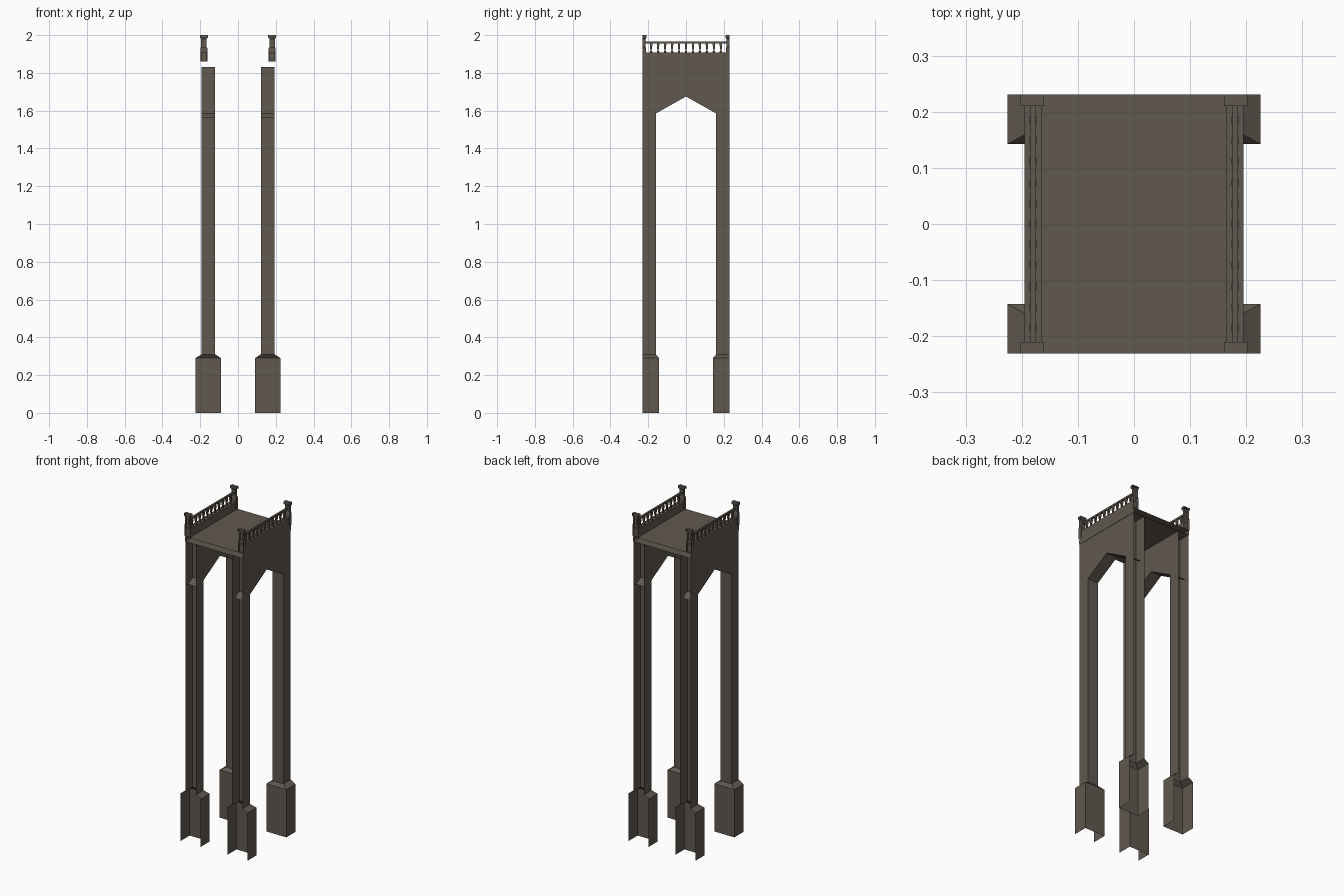
import bpy, bmesh

if "Cube" in bpy.data.objects:
    bpy.data.objects.remove(bpy.data.objects["Cube"])

stone = bpy.data.materials.new("brown_stone")
stone.diffuse_color = (0.118, 0.098, 0.079, 1)
stone.use_nodes = True
stone.node_tree.nodes["Principled BSDF"].inputs["Base Color"].default_value = stone.diffuse_color

END = 0.231  # open ends of the tiling section


def make(name, faces):
    """Object from a list of faces, each a list of points."""
    bm = bmesh.new()
    for f in faces:
        bm.faces.new([bm.verts.new(p) for p in f])
    bmesh.ops.remove_doubles(bm, verts=bm.verts, dist=0.0002)
    me = bpy.data.meshes.new(name)
    bm.to_mesh(me)
    bm.free()
    me.materials.append(stone)
    ob = bpy.data.objects.new(name, me)
    bpy.context.collection.objects.link(ob)


def mirrored(faces, sx, sy):
    out = [[(x * sx, y * sy, z) for x, y, z in f] for f in faces]
    return [f[::-1] for f in out] if sx * sy < 0 else out


def half_shaft(levels, top=False):
    """Three-sided shaft, open at the section end. Levels: (x0, x1, inner y, z)."""
    rings = [[(a, END, z), (a, y, z), (b, y, z), (b, END, z)] for a, b, y, z in levels]
    faces = [[r[i], r[i + 1], s[i + 1], s[i]]
             for r, s in zip(rings, rings[1:]) for i in range(3)]
    if top:
        faces.append(rings[-1])
    return faces


def stack(levels):
    """Closed four-sided turned shape. Levels: (cx, cy, hx, hy, z)."""
    rings = [[(cx - hx, cy - hy, z), (cx + hx, cy - hy, z),
              (cx + hx, cy + hy, z), (cx - hx, cy + hy, z)] for cx, cy, hx, hy, z in levels]
    faces = [[r[i], r[(i + 1) % 4], s[(i + 1) % 4], s[i]]
             for r, s in zip(rings, rings[1:]) for i in range(4)]
    return faces + [rings[0][::-1], rings[-1]]


def box(x0, x1, y0, y1, z0, z1):
    c = ((x0 + x1) / 2, (y0 + y1) / 2, (x1 - x0) / 2, (y1 - y0) / 2)
    return stack([c + (z0,), c + (z1,)])


# Pillars with bases, and railing posts, at the four corners
pillar = half_shaft([(0.09, 0.225, 0.143, 0), (0.09, 0.225, 0.143, 0.29),
                     (0.121, 0.193, 0.16, 0.31), (0.121, 0.193, 0.16, 1.83)])
post = half_shaft([(0.162, 0.199, 0.212, 1.86), (0.162, 0.199, 0.212, 1.932),
                   (0.167, 0.195, 0.215, 1.937), (0.167, 0.195, 0.215, 1.98),
                   (0.16, 0.202, 0.21, 1.986), (0.16, 0.202, 0.21, 2.0)], top=True)
for sx, nx in ((1, "right"), (-1, "left")):
    for sy, ny in ((1, "back"), (-1, "front")):
        make(f"pillar_{ny}_{nx}", mirrored(pillar, sx, sy))
        make(f"railing_post_{ny}_{nx}", mirrored(post, sx, sy))

# Pointed arch: two side walls and a sloping underside that runs into the pillars
arch = []
for sy in (1, -1):
    half = [(0, 1.675), (0.16, 1.585), (0.16, 1.83), (0, 1.83)]
    outer = [(0.193, y, z) for y, z in half]
    inner = [(0.121, y, z) for y, z in half][::-1]
    under = [(0.121, 0, 1.675), (0.121, 0.205, 1.56), (0.193, 0.205, 1.56), (0.193, 0, 1.675)]
    arch += mirrored([outer, inner, under], 1, sy)

# Railing: plinth, handrail and balusters
plinth = box(0.165, 0.195, -0.222, 0.222, 1.86, 1.908)
handrail = box(0.1755, 0.1855, -0.216, 0.216, 1.956, 1.966)
balusters = []
for i in range(11):
    y = (i - 5) * 0.037
    balusters += stack([(0.1805, y, h, h, z) for h, z in
                        ((0.0065, 1.907), (0.0065, 1.913), (0.003, 1.918),
                         (0.0065, 1.945), (0.0065, 1.957))])
# Thin fascia closing the deck edge
fascia = [[(0.195, -END, 1.83), (0.195, END, 1.83), (0.195, END, 1.86), (0.195, -END, 1.86)]]

for sx, nx in ((1, "right"), (-1, "left")):
    for name, part in (("arch", arch), ("railing_plinth", plinth), ("handrail", handrail),
                       ("balusters", balusters), ("deck_fascia", fascia)):
        make(f"{name}_{nx}", mirrored(part, sx, 1))

# Deck: top and underside sheets, open at the section ends
for name, z, flip in (("deck_top", 1.86, 1), ("deck_underside", 1.83, -1)):
    sheet = [(-0.195, -END, z), (0.195, -END, z), (0.195, END, z), (-0.195, END, z)]
    make(name, [sheet[::flip]])
